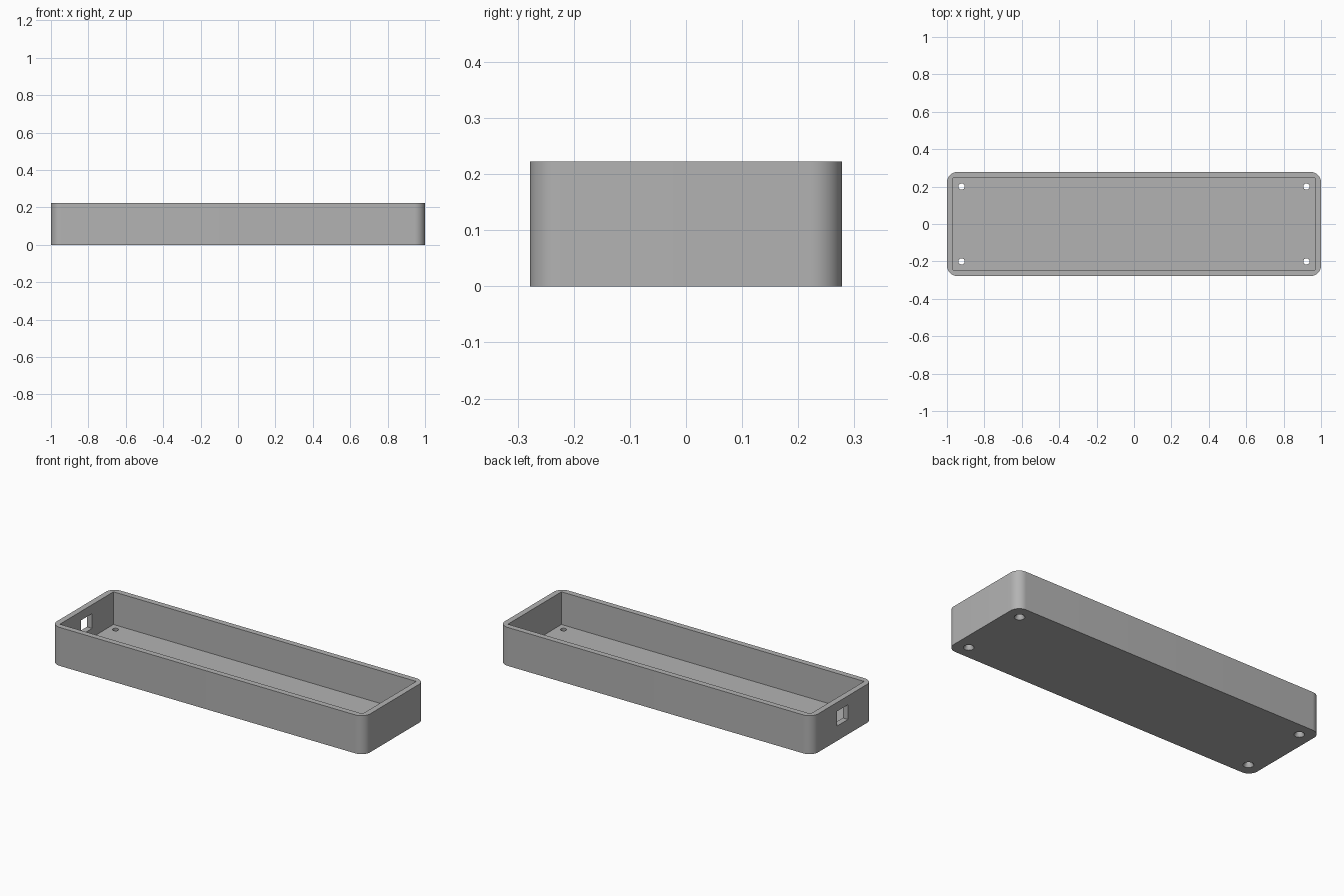
import bpy
import bmesh
from mathutils import Matrix

LENGTH, WIDTH, HEIGHT = 2.0, 0.556, 0.222
WALL = 0.0333
CORNER = 0.0556

cube = bpy.data.objects.get("Cube")
if cube:
    bpy.data.objects.remove(cube, do_unlink=True)

# Single grey plastic
grey = bpy.data.materials.new("grey_plastic")
grey.use_nodes = True
colour = (0.45, 0.45, 0.45, 1)
grey.diffuse_color = colour
grey.node_tree.nodes["Principled BSDF"].inputs["Base Color"].default_value = colour


def finish(name, bm):
    mesh = bpy.data.meshes.new(name)
    bm.to_mesh(mesh)
    bm.free()
    mesh.materials.append(grey)
    obj = bpy.data.objects.new(name, mesh)
    bpy.context.collection.objects.link(obj)
    return obj


def block(name, size, centre, radius=0):
    """Box, optionally with rounded upright edges."""
    bm = bmesh.new()
    bmesh.ops.create_cube(bm, size=1)
    bmesh.ops.scale(bm, vec=size, verts=bm.verts)
    if radius:
        upright = [e for e in bm.edges
                   if abs(e.verts[0].co.z - e.verts[1].co.z) > size[2] / 2]
        bmesh.ops.bevel(bm, geom=upright, offset=radius, segments=12,
                        profile=0.5, affect='EDGES')
    bmesh.ops.translate(bm, vec=centre, verts=bm.verts)
    return finish(name, bm)


def cone(name, x, y, low, high, r_low, r_high):
    bm = bmesh.new()
    bmesh.ops.create_cone(bm, cap_ends=True, segments=32, radius1=r_low,
                          radius2=r_high, depth=high - low,
                          matrix=Matrix.Translation((x, y, (low + high) / 2)))
    return finish(name, bm)


def cut(target, cutter):
    mod = target.modifiers.new("cut", 'BOOLEAN')
    mod.operation = 'DIFFERENCE'
    mod.solver = 'EXACT'
    mod.object = cutter
    bpy.context.view_layer.objects.active = target
    bpy.ops.object.modifier_apply(modifier=mod.name)
    bpy.data.objects.remove(cutter, do_unlink=True)


# Open tray with rounded outer corners
tray = block("enclosure_tray", (LENGTH, WIDTH, HEIGHT), (0, 0, HEIGHT / 2), CORNER)

# Square-cornered cavity
cut(tray, block("cavity_cutter", (LENGTH - 2 * WALL, WIDTH - 2 * WALL, HEIGHT),
                (0, 0, WALL + HEIGHT / 2)))

# Cable port through one end wall
cut(tray, block("port_cutter", (0.2, 0.1, 0.085), (-1, 0, 0.128)))

# Countersunk screw holes in the floor
for x in (-0.922, 0.922):
    for y in (-0.2, 0.2):
        cut(tray, cone("hole_cutter", x, y, -0.05, 0.08, 0.0167, 0.0167))
        cut(tray, cone("countersink_cutter", x, y, -0.01, 0.017, 0.034, 0.0167))

# Smooth the rounded corners, keep the edges crisp
bpy.ops.object.select_all(action='DESELECT')
tray.select_set(True)
bpy.context.view_layer.objects.active = tray
bpy.ops.object.shade_smooth_by_angle(angle=0.6)
